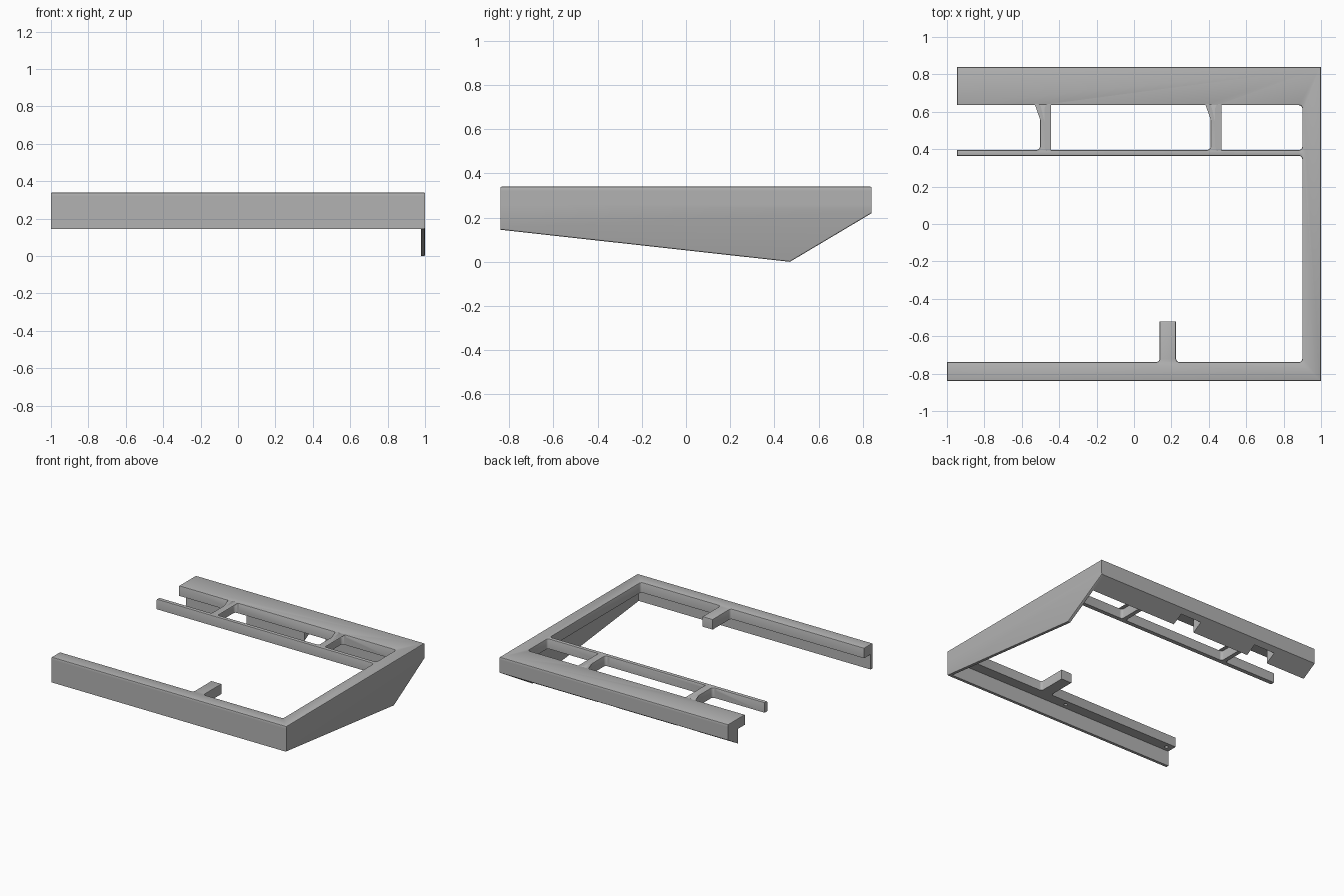
import bpy, bmesh, math
from mathutils import Vector, Matrix

if "Cube" in bpy.data.objects:
    bpy.data.objects.remove(bpy.data.objects["Cube"])

TOP, THICK, WALL, BEVEL = 0.34, 0.078, 0.022, 0.007
LEFT_END, BACK, FRONT = -0.947, 0.84, -0.84

grey = bpy.data.materials.new("plain grey")
grey.use_nodes = True
colour = (0.45, 0.45, 0.45, 1)
grey.diffuse_color = colour
grey.node_tree.nodes["Principled BSDF"].inputs["Base Color"].default_value = colour


def fillet(points, radius, steps=4):
    """Round the inward corners of a counter-clockwise outline."""
    result = []
    for i, p in enumerate(points):
        p = Vector(p)
        a = (Vector(points[i - 1]) - p).normalized()
        b = (Vector(points[(i + 1) % len(points)]) - p).normalized()
        if a.x * b.y - a.y * b.x <= 0:
            result.append(p)
            continue
        centre = p + (a + b) * radius
        for k in range(steps + 1):
            t = math.pi / 2 * k / steps
            result.append(centre - b * radius * math.cos(t) - a * radius * math.sin(t))
    return result


def prism(name, points, start, end, axis="z", bevel=None):
    """Extrude an outline along z (x, y outline) or x (y, z outline)."""
    bm = bmesh.new()
    place = (lambda p: (p[0], p[1], start)) if axis == "z" else (lambda p: (start, p[0], p[1]))
    face = bm.faces.new([bm.verts.new(place(p)) for p in points])
    moved = bmesh.ops.extrude_face_region(bm, geom=[face])["geom"]
    step = Vector((0, 0, end - start)) if axis == "z" else Vector((end - start, 0, 0))
    bmesh.ops.translate(bm, vec=step, verts=[g for g in moved if isinstance(g, bmesh.types.BMVert)])
    bmesh.ops.recalc_face_normals(bm, faces=bm.faces)
    if bevel:
        edges = [e for e in bm.edges if all(bevel(v.co) for v in e.verts)]
        bmesh.ops.bevel(bm, geom=edges, offset=BEVEL, segments=2, profile=0.5, affect="EDGES")
    mesh = bpy.data.meshes.new(name)
    bm.to_mesh(mesh)
    bm.free()
    mesh.materials.append(grey)
    obj = bpy.data.objects.new(name, mesh)
    bpy.context.collection.objects.link(obj)
    return obj


def box(name, x, y, z):
    return prism(name, [(x[0], y[0]), (x[1], y[0]), (x[1], y[1]), (x[0], y[1])], z[0], z[1])


def combine(target, other, operation):
    mod = target.modifiers.new(other.name, "BOOLEAN")
    mod.operation, mod.object, mod.solver = operation, other, "EXACT"
    bpy.context.view_layer.objects.active = target
    bpy.ops.object.modifier_apply(modifier=mod.name)
    bpy.data.objects.remove(other)


def on_top(co):
    return co.z > TOP - 0.001


# Top slab: front bar with tab, side bar, thin rail and wide back bar
outline = [
    (-1, FRONT), (1, FRONT), (1, BACK), (LEFT_END, BACK), (LEFT_END, 0.635),
    (0.9, 0.635), (0.9, 0.396), (LEFT_END, 0.396), (LEFT_END, 0.364), (0.9, 0.364),
    (0.9, -0.738), (0.225, -0.738), (0.225, -0.52), (0.137, -0.52), (0.137, -0.738),
    (-1, -0.738)]
frame = prism("frame", fillet(outline, 0.018), TOP - THICK, TOP, bevel=on_top)

# Struts with flared ends between rail and back bar
for x in (-0.487, 0.425):
    w, f, y0, y1 = 0.016, 0.05, 0.396, 0.635
    shape = [(x - f, y0 - 0.01), (x + f, y0 - 0.01), (x + f, y0), (x + w, y0),
             (x + w, y1), (x + f, y1), (x + f, y1 + 0.01), (x - f, y1 + 0.01),
             (x - f, y1), (x - w, y1), (x - w, y0), (x - f, y0)]
    strut = prism("strut", fillet(shape, 0.018), TOP - THICK, TOP, bevel=on_top)
    combine(frame, strut, "UNION")

# Tapered side wall
side = [(FRONT, 0.145), (0.47, 0), (BACK, 0.22), (BACK, 0.32), (FRONT, 0.32)]
side_wall = prism("side_wall", side, 1 - WALL, 1, "x",
                  bevel=lambda co: co.x > 0.999 and co.z < 0.3)
combine(frame, side_wall, "UNION")

# Front wall hanging below the front bar
front = [(FRONT, 0.145), (FRONT + WALL, 0.145), (FRONT + WALL, 0.32), (FRONT, 0.32)]
combine(frame, prism("front_wall", front, -1, 1 - WALL / 2, "x"), "UNION")

# Back block with sloping underside
back = [(0.72, 0.149), (BACK, 0.22), (BACK, 0.32), (0.72, 0.32)]
combine(frame, prism("back_block", back, LEFT_END, 1 - WALL / 2, "x"), "UNION")

# Notches in the back block
for x in (-0.52, 0.15):
    combine(frame, box("notch", (x - 0.09, x + 0.09), (0.7, 0.8), (0.1, 0.258)), "DIFFERENCE")

# Blind screw holes under the front bar
for x in (-0.95, -0.03):
    circle = [(x + 0.013 * math.cos(math.tau * k / 16), -0.78 + 0.013 * math.sin(math.tau * k / 16))
              for k in range(16)]
    combine(frame, prism("screw_hole", circle, 0.2, 0.31), "DIFFERENCE")

# Smooth only the small roundings
for obj in bpy.context.selected_objects:
    obj.select_set(False)
frame.select_set(True)
bpy.context.view_layer.objects.active = frame
bpy.ops.object.shade_smooth_by_angle(angle=math.radians(25))
